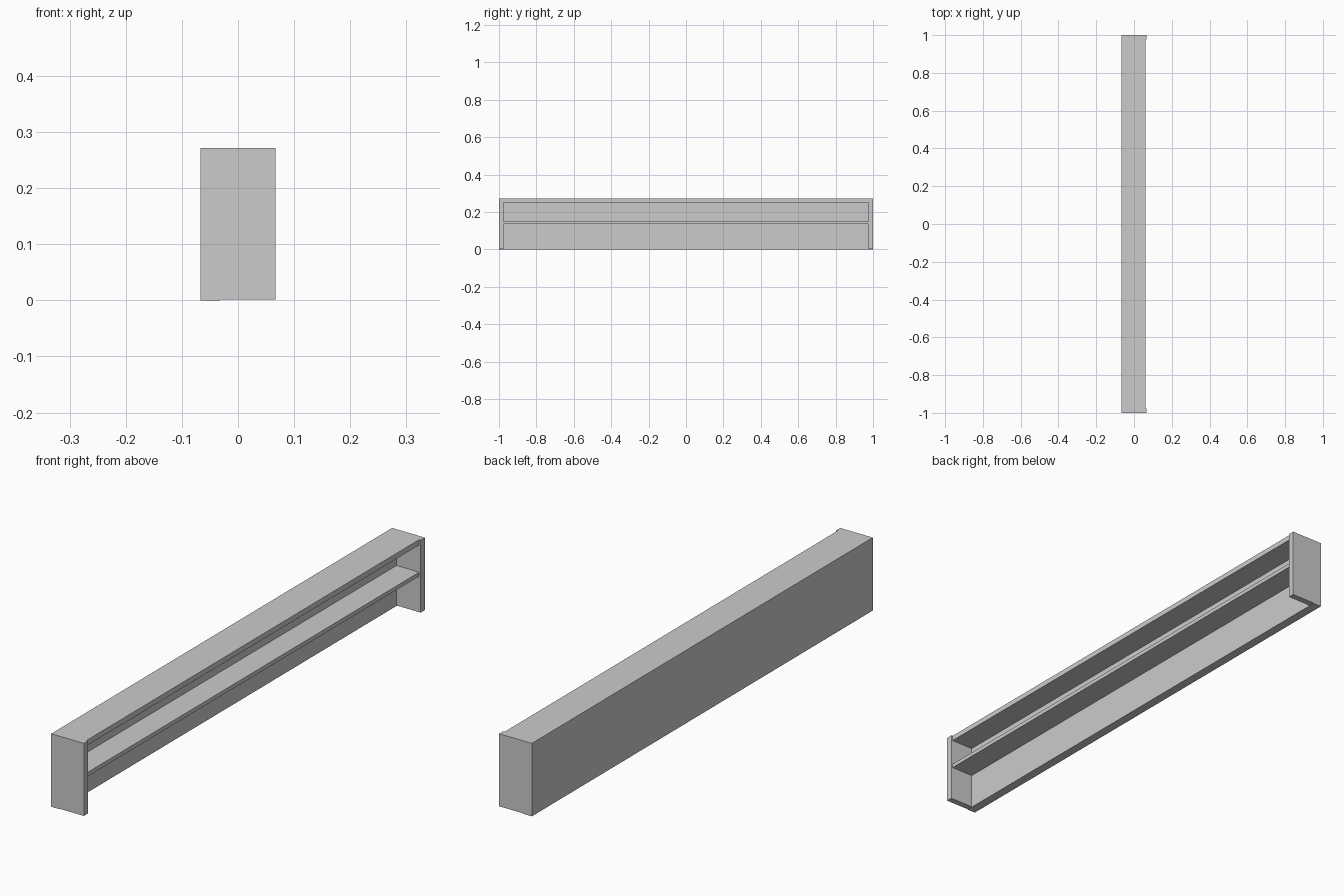
import bpy

if "Cube" in bpy.data.objects:
    bpy.data.objects.remove(bpy.data.objects["Cube"])

X_BACK, X_SPLIT, X_SHELF, X_FRONT = -0.067, -0.032, 0.061, 0.067
HEIGHT, SIDE = 0.271, 0.024


def box(name, x, y, z):
    """Box spanning the given (min, max) ranges."""
    bpy.ops.mesh.primitive_cube_add(size=1)
    ob = bpy.context.object
    ob.name = name
    for v in ob.data.vertices:
        v.co = [r[0] if c < 0 else r[1] for c, r in zip(v.co, (x, y, z))]
    return ob


# Full-length back board
box("back_panel", (X_BACK, X_SPLIT), (-1, 1), (0, HEIGHT))

# End boards, standing slightly proud of the shelves
for name, y in (("left_side", (-1, -1 + SIDE)), ("right_side", (1 - SIDE, 1))):
    box(name, (X_SPLIT, X_FRONT), y, (0.0015, HEIGHT))

# Horizontal boards between the ends
inner = (-1 + SIDE, 1 - SIDE)
box("top_board", (X_SPLIT, X_SHELF), inner, (0.251, HEIGHT))
box("middle_shelf", (X_SPLIT, X_SHELF), inner, (0.135, 0.150))
